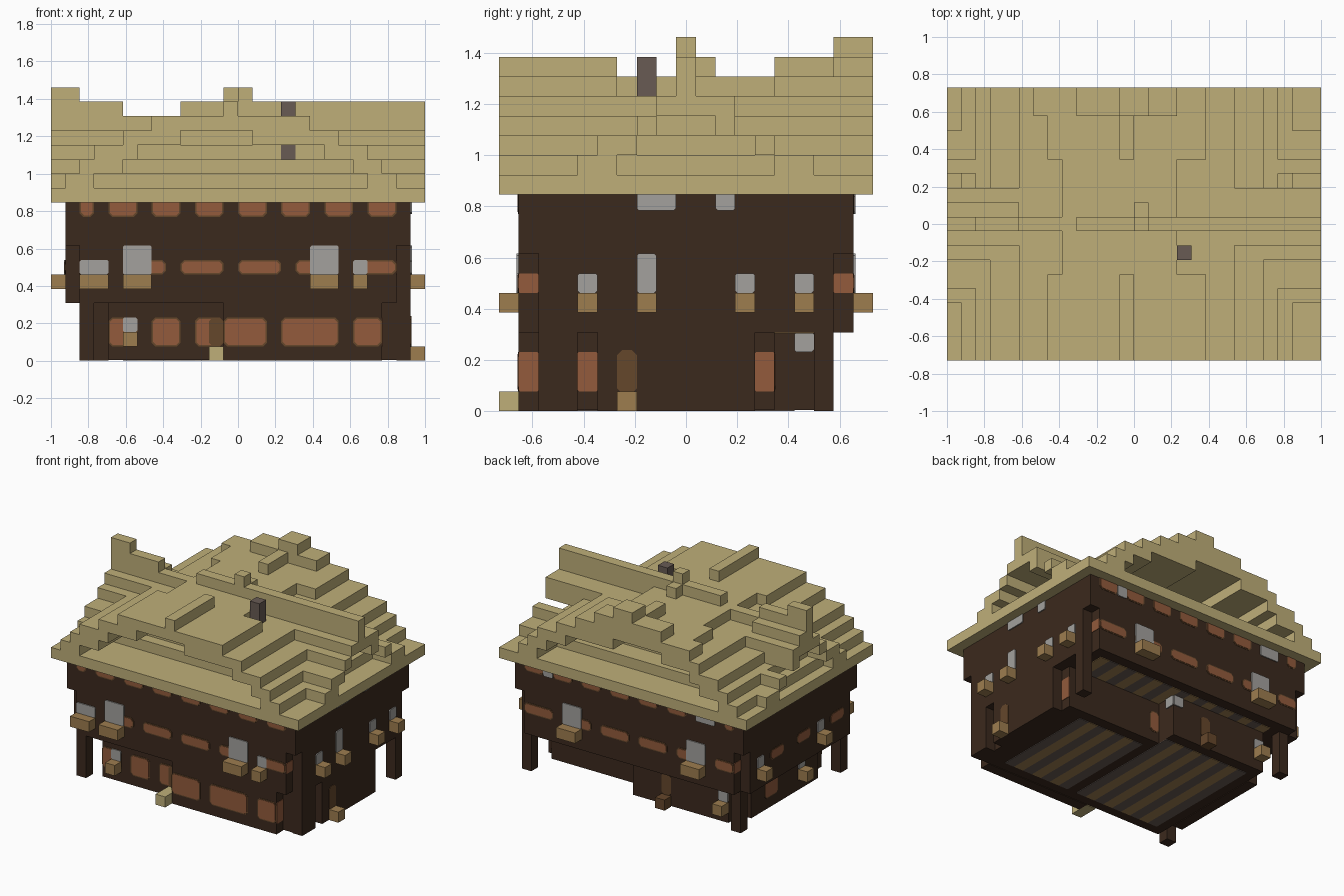
import bpy, bmesh
from mathutils import Vector

U = 1 / 13                      # one building block
NX, NY = 26, 19

if "Cube" in bpy.data.objects:
    bpy.data.objects.remove(bpy.data.objects["Cube"])


def material(name, rgb):
    lin = [((c / 255 + 0.055) / 1.055) ** 2.4 for c in rgb] + [1]
    m = bpy.data.materials.new(name)
    m.use_nodes = True
    m.diffuse_color = lin
    m.node_tree.nodes["Principled BSDF"].inputs["Base Color"].default_value = lin
    return m


STRAW = material("straw roof", (191, 175, 121))
WALL = material("dark timber", (59, 41, 29))
PANE = material("amber pane", (147, 91, 60))
FRAME = material("brown frame", (101, 71, 43))
GREY = material("pale grey glass", (163, 161, 157))
SILL = material("tan wood", (157, 125, 79))
STONE = material("chimney stone", (104, 91, 84))


def finish(name, bm, mat):
    bmesh.ops.recalc_face_normals(bm, faces=bm.faces)
    me = bpy.data.meshes.new(name)
    bm.to_mesh(me)
    bm.free()
    me.materials.append(mat)
    ob = bpy.data.objects.new(name, me)
    bpy.context.collection.objects.link(ob)


def world(i, j, k):
    return Vector(((i - NX / 2) * U, (j - NY / 2) * U, k * U))


def box(name, mat, xr, yr, zr):
    bm = bmesh.new()
    bmesh.ops.create_cube(bm, size=1)
    for v in bm.verts:
        c = v.co
        v.co = world(xr[c.x > 0], yr[c.y > 0], zr[c.z > 0])
    finish(name, bm, mat)


def blocks(name, mat, filled):
    """Outer skin of a set of unit blocks."""
    bm = bmesh.new()
    for cell in filled:
        for axis in range(3):
            for side in (0, 1):
                nb = list(cell)
                nb[axis] += 2 * side - 1
                if tuple(nb) in filled:
                    continue
                b, c = (axis + 1) % 3, (axis + 2) % 3
                ring = []
                for p, q in ((0, 0), (1, 0), (1, 1), (0, 1)):
                    co = list(cell)
                    co[axis] += side
                    co[b] += p
                    co[c] += q
                    ring.append(bm.verts.new(world(*co)))
                bm.faces.new(ring if side else ring[::-1])
    bmesh.ops.remove_doubles(bm, verts=bm.verts, dist=U / 50)
    finish(name, bm, mat)


def plate(name, mat, side, plane, a, k, cut=0.25, lift=0.05):
    """Thin chamfered plate on a wall; side is front, back, right or left."""
    (a0, a1), (k0, k1) = a, k
    out = -1 if side in ("front", "left") else 1
    ring = [(a0 + cut, k0), (a1 - cut, k0), (a1, k0 + cut), (a1, k1 - cut),
            (a1 - cut, k1), (a0 + cut, k1), (a0, k1 - cut), (a0, k0 + cut)]
    bm = bmesh.new()
    loops = []
    for d in (plane, plane + out * lift):
        loops.append([bm.verts.new(world(p, d, q) if side in ("front", "back") else world(d, p, q))
                      for p, q in ring])
    for loop in loops:
        bm.faces.new(loop)
    for n in range(8):
        m = (n + 1) % 8
        bm.faces.new((loops[0][n], loops[0][m], loops[1][m], loops[1][n]))
    finish(name, bm, mat)


def window(side, plane, a, k):
    plate("window_frame", FRAME, side, plane, a, k, lift=0.03)
    plate("window_pane", PANE, side, plane, (a[0] + .1, a[1] - .1), (k[0] + .1, k[1] - .1), 0.2, 0.06)


def end_pane(side, plane, a, k):
    plate("end_pane", PANE, side, plane, a, k, cut=0.06)


def grey_window(side, plane, a, k, tall=1, ledge=True):
    plate("grey_window", GREY, side, plane, a, (k, k + tall), cut=0.1, lift=0.1)
    if ledge:
        d = (plane - 1, plane) if side in ("front", "left") else (plane, plane + 1)
        xr, yr = (a, d) if side in ("front", "back") else (d, a)
        box("sill", SILL, xr, yr, (k - 1, k))


# Crossed stepped roofs: outer and inner limits of each layer from 12 upward
outer_x = [(1, 24), (2, 23), (3, 22), (5, 20)]
inner_x = [(3, 22), (5, 21), (6, 19), (9, 14)]
outer_y = [(4, 16), (5, 14), (7, 12), (8, 12)]
inner_y = [(6, 14), (7, 13), (8, 11), (9, 9)]


def within(r, v):
    return r[0] <= v < r[1]


roof = {(i, j, 11) for i in range(NX) for j in range(NY)}
for n in range(4):
    for i in range(NX):
        for j in range(NY):
            ax, ay = within(outer_x[n], i), within(outer_y[n], j)
            shell_x = ax and not within(inner_x[n], i)
            shell_y = ay and not within(inner_y[n], j)
            if (ax and ay) or shell_x or shell_y:
                roof.add((i, j, 12 + n))


def add(xr, yr, zr):
    roof.update((i, j, k) for i in range(*xr) for j in range(*yr) for k in range(*zr))


add((7, 18), (0, 6), (16, 17))        # flat crown, jagged along its length
add((8, 16), (6, 14), (16, 17))
add((7, 18), (14, 17), (16, 17))
add((6, 18), (17, 19), (16, 17))
add((0, 26), (9, 10), (16, 17))       # long ridge with raised ends
add((0, 5), (10, 11), (16, 17))
add((9, 26), (9, 10), (17, 18))
add((0, 5), (9, 10), (17, 18))
add((0, 2), (9, 10), (18, 19))
add((12, 13), (0, 6), (17, 18))       # cross ridge with raised ends
add((12, 13), (14, 19), (17, 18))
add((9, 16), (17, 19), (17, 18))
add((12, 14), (17, 19), (18, 19))
add((13, 14), (9, 11), (17, 18))
add((13, 14), (9, 10), (18, 19))
shaft = {(16, 7, k) for k in range(14, 18)}
blocks("roof", STRAW, roof - shaft)
blocks("chimney", STONE, shaft)

# Upper storey: full top band, notched corners below it
storey = set()
for i in range(1, 25):
    for j in range(1, 18):
        for k in range(4, 11):
            if k >= 8 or not (i in (1, 24) and j in (1, 17)):
                storey.add((i, j, k))
blocks("upper_storey", WALL, storey)

# Ground storey with its bays, posts and floor
box("ground_storey", WALL, (4, 24), (2, 14), (0.06, 4))
box("ground_front_bay", WALL, (12, 23), (1, 2), (0, 4))
box("ground_back_bay", WALL, (4, 14), (14, 16), (0.06, 4))
box("ground_left_bay", WALL, (3, 4), (4, 14), (0, 4))
box("ground_right_bay", WALL, (24, 25), (5, 13), (0, 4))
box("ground_corner", WALL, (24, 25), (2, 4), (0, 4))
for xr, yr in (((2, 3), (1, 2)), ((2, 3), (16, 17)), ((24, 25), (16, 17))):
    box("corner_post", WALL, xr, yr, (0, 4))
for i in range(5, 22):
    if i != 14:
        box("floor_plank", STONE if i % 2 else SILL, (i, i + 1), (3, 15 if i < 14 else 13), (0, 0.06))
for i in range(4, 23):
    box("ceiling_plank", STONE if i % 2 else SILL, (i, i + 1), (16 if i < 14 else 14, 17), (3.94, 4))

# Long sides: matching window rows front and back
for side, plane in (("front", 1), ("back", 18)):
    for a in ((2, 3), (4, 6), (7, 9), (10, 12), (13, 15), (16, 18), (19, 21), (22, 24)):
        window(side, plane, a, (10, 11.3))
    for a in ((5, 8), (9, 12), (13, 16), (17, 20), (21, 24)):
        window(side, plane, a, (6, 7))
    grey_window(side, plane, (5, 7), 6, 2)
    grey_window(side, plane, (18, 20), 6, 2)
grey_window("front", 1, (2, 4), 6)
grey_window("front", 1, (21, 22), 6)
window("back", 18, (2, 4), (6, 7))
for a in ((4, 6), (21, 22)):
    grey_window("back", 18, a, 10, ledge=False)

# Ground front openings
for a in ((4, 6), (7, 9), (10, 12)):
    window("front", 2, a, (1, 3))
for a in ((12, 15), (16, 20), (21, 23)):
    window("front", 1, a, (1, 3))
plate("front_door", FRAME, "front", 2, (11, 12), (1, 3), lift=0.1)
grey_window("front", 2, (5, 6), 2)
box("front_step", STRAW, (11, 12), (0, 2), (0, 1))

# Ground back openings
plate("back_door", FRAME, "back", 16, (10, 11), (1, 3))
box("back_step", FRAME, (10, 11), (16, 17), (0, 1))
window("back", 14, (14, 15), (1, 3))
grey_window("back", 16, (4, 5), 2)
grey_window("back", 16, (13, 14), 3, ledge=False)

# Right end
for j, tall in ((4, 1), (7, 2), (12, 1), (15, 1)):
    grey_window("right", 25, (j, j + 1), 6, tall)
for a in ((7, 9), (11, 12)):
    grey_window("right", 25, a, 10.2, ledge=False)
plate("side_door", FRAME, "right", 25, (6, 7), (0.9, 3.1))
box("side_step", SILL, (25, 26), (6, 7), (0, 1))
end_pane("right", 23, (1, 2), (1, 3))
for a in ((4, 5), (13, 14)):
    end_pane("right", 24, a, (1, 3))
grey_window("right", 14, (15, 16), 3, ledge=False)
for side, plane in (("right", 24), ("left", 2)):
    for a in ((1, 2), (17, 18)):
        end_pane(side, plane, a, (6, 7))

# Left end
for a in ((3, 5), (8, 10), (12, 14)):
    window("left", 1, a, (6, 7))
for j in (6, 15):
    grey_window("left", 1, (j, j + 1), 6)
window("left", 3, (10, 12), (1, 3))
grey_window("left", 3, (6, 7), 2)
